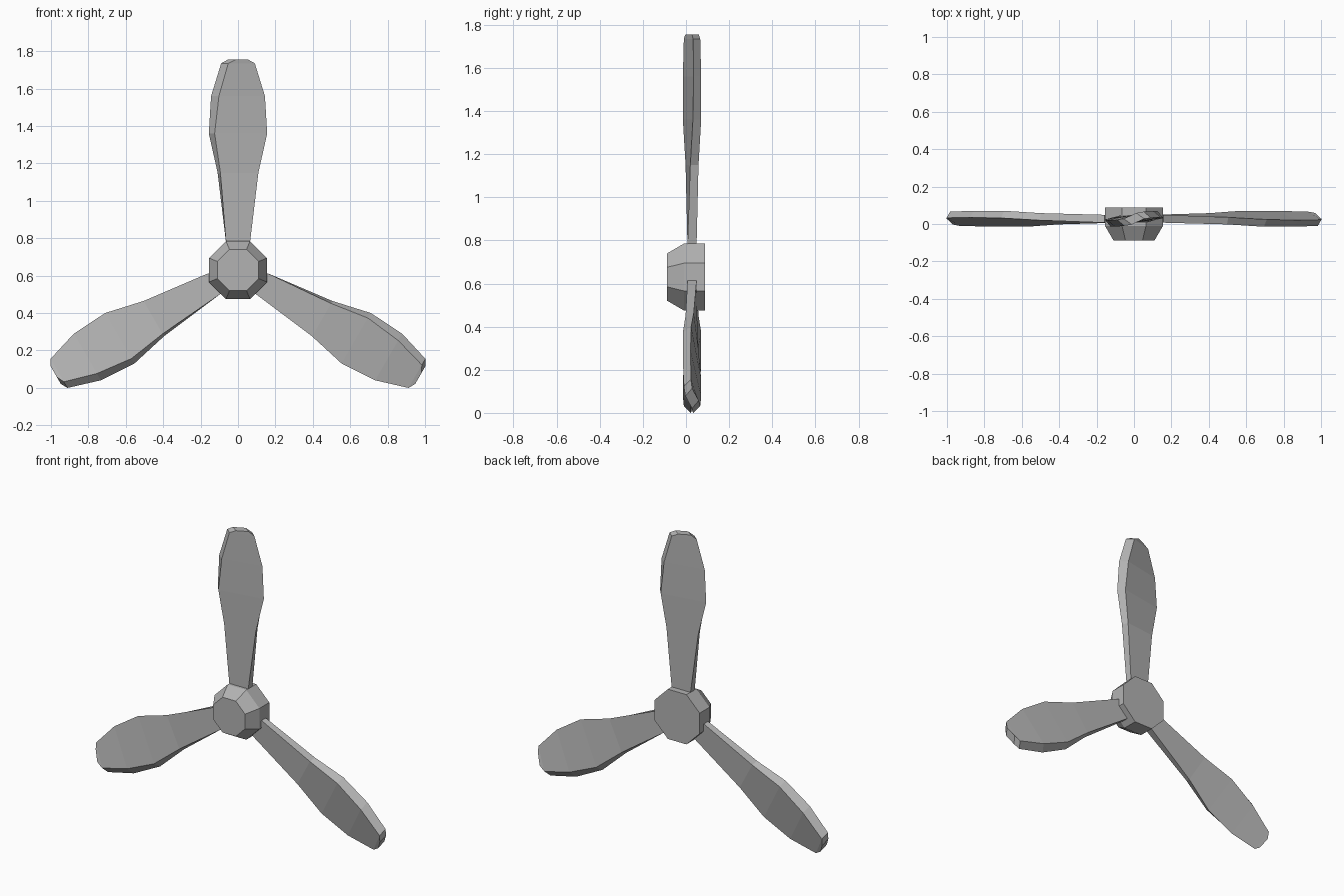
import bpy, bmesh
from math import cos, sin, pi, radians
from mathutils import Matrix, Vector

if "Cube" in bpy.data.objects:
    bpy.data.objects.remove(bpy.data.objects["Cube"], do_unlink=True)

HUB_Z = 0.63
BLADE_Y = 0.028

grey = bpy.data.materials.new("plain grey")
grey.use_nodes = True
colour = (0.45, 0.45, 0.45, 1)
grey.diffuse_color = colour
grey.node_tree.nodes["Principled BSDF"].inputs["Base Color"].default_value = colour


def loft(name, rings):
    """Bridge closed rings of equal size, cap both ends, shade flat."""
    bm = bmesh.new()
    loops = [[bm.verts.new(p) for p in ring] for ring in rings]
    n = len(loops[0])
    for a, b in zip(loops, loops[1:]):
        for i in range(n):
            j = (i + 1) % n
            bm.faces.new((a[i], a[j], b[j], b[i]))
    bm.faces.new(loops[0])
    bm.faces.new(loops[-1])
    bmesh.ops.recalc_face_normals(bm, faces=bm.faces)
    mesh = bpy.data.meshes.new(name)
    bm.to_mesh(mesh)
    bm.free()
    mesh.materials.append(grey)
    obj = bpy.data.objects.new(name, mesh)
    bpy.context.collection.objects.link(obj)
    return obj


def octagon(apothem, y):
    r = apothem / cos(pi / 8)
    angles = [(i + 0.5) * pi / 4 for i in range(8)]
    return [Vector((r * cos(a), y, HUB_Z + r * sin(a))) for a in angles]


# Eight-sided hub with a tapered nose
loft("hub", [octagon(0.11, -0.087), octagon(0.155, -0.01), octagon(0.155, 0.087)])

# Blade sections: radius, half width, edge slant, half depth, edge twist
sections = [
    (0.145, 0.064, 0.0, 0.021, -0.021),
    (0.52, 0.109, 0.015, 0.030, -0.008),
    (0.73, 0.156, 0.031, 0.0425, 0.004),
    (0.93, 0.144, 0.042, 0.0425, 0.007),
    (1.105, 0.09, 0.038, 0.038, 0.005),
    (1.125, 0.054, 0.042, 0.031, 0.0),
]


def blade_ring(r, w, slant, depth, twist, turn):
    corners = [(slant - w, -depth), (w, twist), (w - slant, depth), (-w, -twist)]
    return [turn @ Vector((x, y + BLADE_Y, r)) + Vector((0, 0, HUB_Z))
            for x, y in corners]


# Three twisted blades around the hub
for name, angle in (("top_blade", 0), ("left_blade", 120), ("right_blade", 240)):
    turn = Matrix.Rotation(radians(angle), 3, "Y")
    loft(name, [blade_ring(*s, turn) for s in sections])
